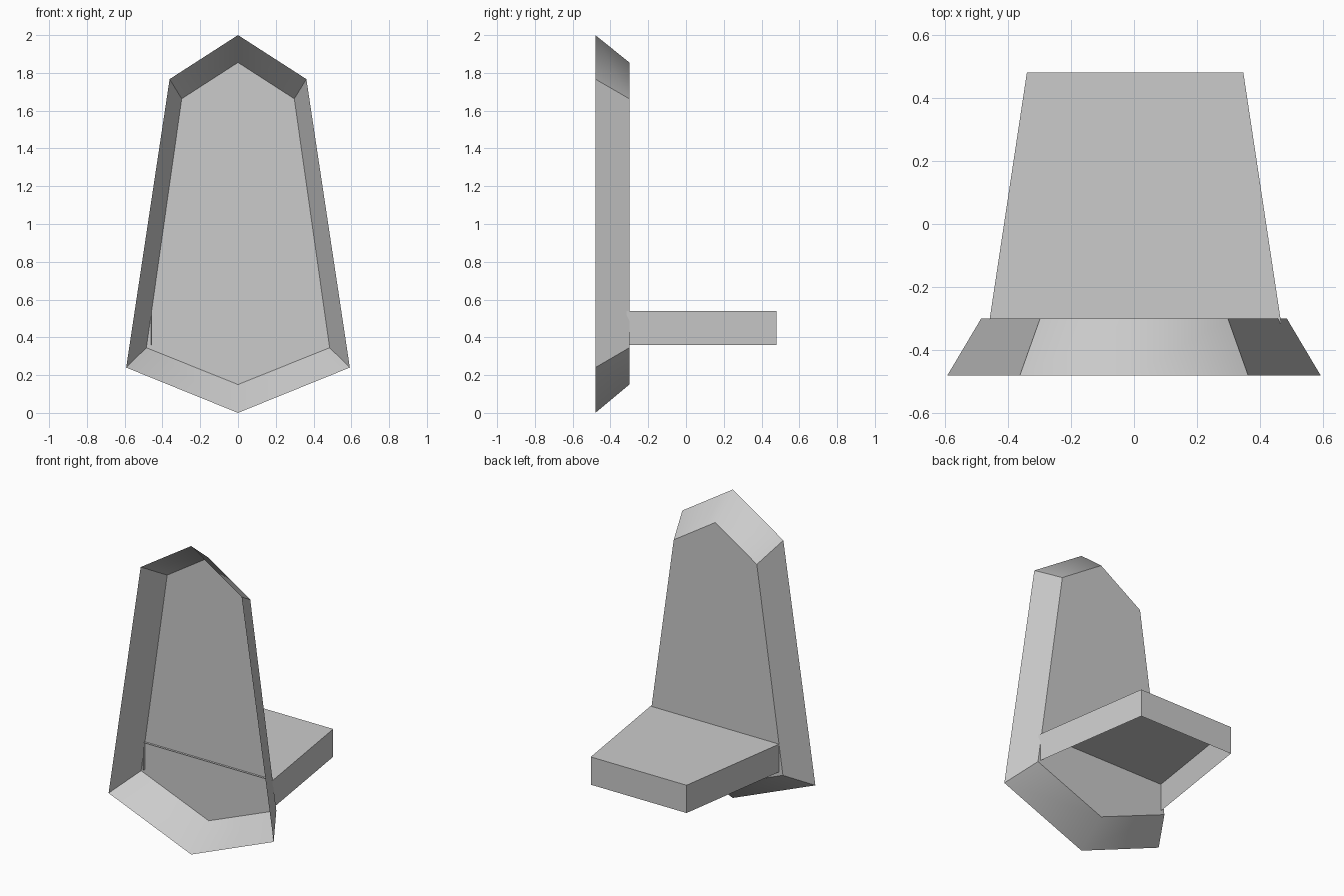
import bpy
import bmesh

cube = bpy.data.objects.get("Cube")
if cube:
    bpy.data.objects.remove(cube, do_unlink=True)

grey = bpy.data.materials.new("light grey")
grey.use_nodes = True
colour = (0.6, 0.6, 0.6, 1)
grey.diffuse_color = colour
grey.node_tree.nodes["Principled BSDF"].inputs["Base Color"].default_value = colour


def open_shell(name, rim, cap, smooth_corners=(), open_sides=()):
    """Cap face joined to a matching rim by side walls, with the rim left open."""
    bm = bmesh.new()
    a = [bm.verts.new(p) for p in rim]
    b = [bm.verts.new(p) for p in cap]
    bm.faces.new(b)
    n = len(rim)
    for i in range(n):
        if i not in open_sides:
            j = (i + 1) % n
            bm.faces.new((a[i], a[j], b[j], b[i]))
    for f in bm.faces:
        f.smooth = True
    # Only the chosen corners stay soft
    soft = [{a[i], b[i]} for i in smooth_corners]
    for e in bm.edges:
        e.smooth = set(e.verts) in soft
    mesh = bpy.data.meshes.new(name)
    bm.to_mesh(mesh)
    bm.free()
    mesh.materials.append(grey)
    obj = bpy.data.objects.new(name, mesh)
    bpy.context.collection.objects.link(obj)
    return obj


def hexagon(y, top, shoulder, hip, bottom):
    """Tall six-sided outline, listed from the top point down the +x side."""
    (sx, sz), (hx, hz) = shoulder, hip
    return [(0, y, top), (sx, y, sz), (hx, y, hz),
            (0, y, bottom), (-hx, y, hz), (-sx, y, sz)]


# Hollow backrest, flaring towards its open front
open_shell("backrest",
           hexagon(-0.48, 2.0, (0.362, 1.767), (0.592, 0.24), 0.0),
           hexagon(-0.3, 1.855, (0.298, 1.663), (0.485, 0.345), 0.15),
           smooth_corners=(0, 3))

# Tapered hollow seat, open underneath and where it enters the backrest
outline = [(-0.46, -0.315), (0.467, -0.315), (0.347, 0.48), (-0.34, 0.48)]
open_shell("seat",
           [(x, y, 0.36) for x, y in outline],
           [(x, y, 0.54) for x, y in outline],
           open_sides=(0,))
